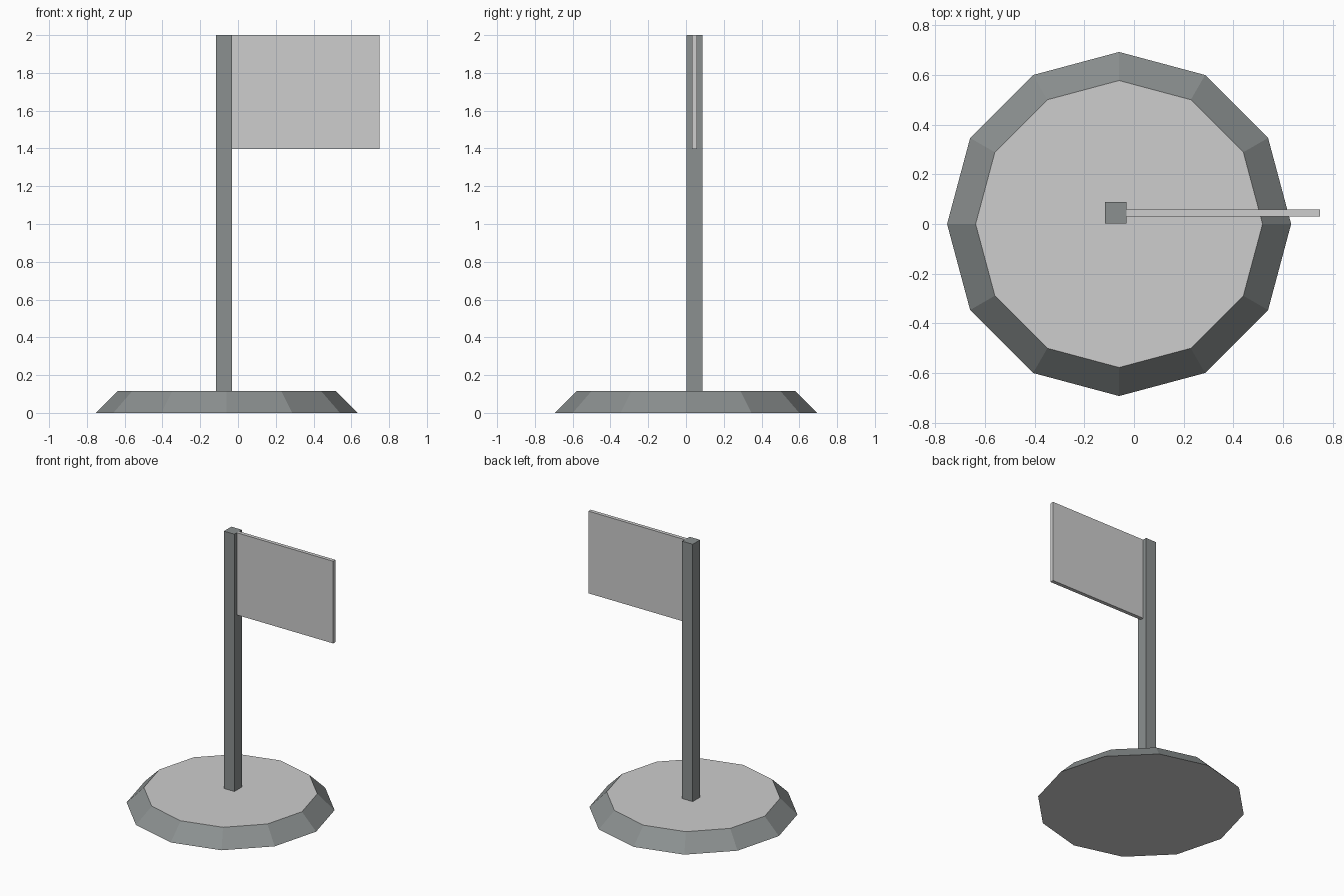
import bpy, math

if "Cube" in bpy.data.objects:
    bpy.data.objects.remove(bpy.data.objects["Cube"])


def material(name, rgb):
    m = bpy.data.materials.new(name)
    m.diffuse_color = (*rgb, 1)
    m.use_nodes = True
    m.node_tree.nodes["Principled BSDF"].inputs["Base Color"].default_value = m.diffuse_color
    return m


slate = material("slate grey", (0.26, 0.28, 0.28))
light = material("light grey", (0.61, 0.61, 0.61))


def box(name, lo, hi, mat):
    bpy.ops.mesh.primitive_cube_add(size=1)
    o = bpy.context.object
    o.name = name
    for v in o.data.vertices:
        v.co = [l if c < 0 else h for c, l, h in zip(v.co, lo, hi)]
    o.data.materials.append(mat)
    return o


# Twelve-sided tapered base: light top and bottom, slate bevel
H = 0.115
bpy.ops.mesh.primitive_cone_add(vertices=12, radius1=0.693, radius2=0.578,
                                depth=H, location=(-0.06, 0, H / 2))
base = bpy.context.object
base.name = "base"
base.data.materials.append(slate)
base.data.materials.append(light)
for p in base.data.polygons:
    p.material_index = 1 if abs(p.normal.z) > 0.9 else 0

# Square pole and thin flag panel
box("pole", (-0.116, 0.003, H), (-0.031, 0.088, 2), slate)
box("flag", (-0.031, 0.031, 1.398), (0.75, 0.058, 2), light)
